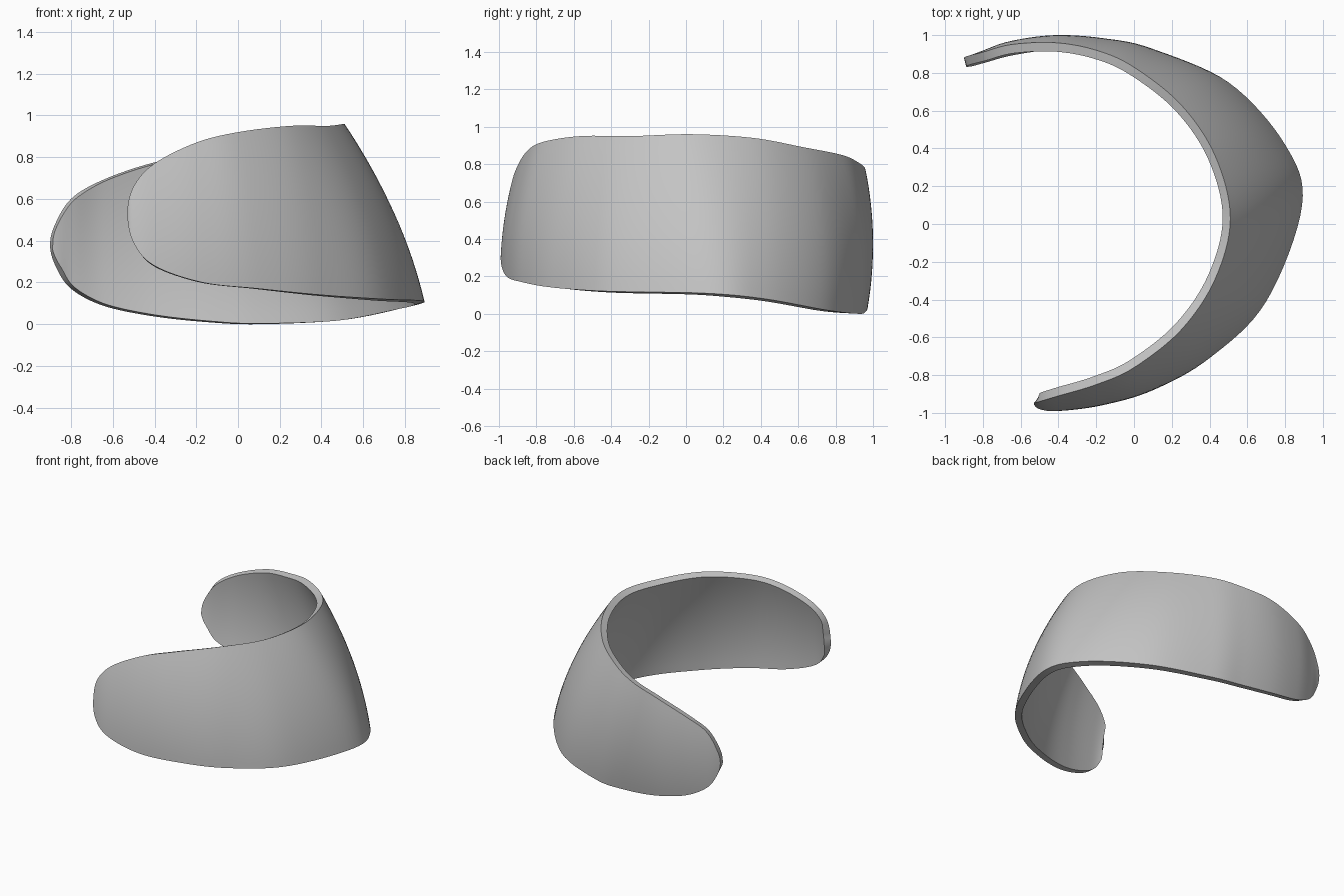
import bpy
import bmesh
from mathutils import Vector

# Remove the default cube
default_cube = bpy.data.objects.get("Cube")
if default_cube:
    bpy.data.objects.remove(default_cube, do_unlink=True)

STEPS = 8            # subdivisions between neighbouring stations
ROWS = 16            # subdivisions across the band height
THICKNESS = 0.048
BULGE = 0.065        # outward bow for a band of unit height

# Outer edges of the band, from the front tip round to the back tip
FRONT_TIP = Vector((-.53, -.95, .53))
BACK_TIP = Vector((-.9, .88, .37))
TOP_EDGE = [
    (-.5, -.94, .66), (-.4, -.91, .77), (-.2, -.85, .87), (0, -.76, .92),
    (.25, -.56, .95), (.43, -.29, .95), (.51, .03, .96), (.43, .36, .94),
    (.25, .63, .89), (0, .83, .85), (-.2, .92, .81), (-.42, .96, .77),
    (-.65, .95, .69), (-.8, .91, .6), (-.88, .89, .47),
]
BOTTOM_EDGE = [
    (-.5, -.98, .39), (-.4, -.99, .28), (-.17, -.96, .2), (.1, -.88, .17),
    (.4, -.71, .14), (.7, -.41, .12), (.89, .1, .11), (.8, .42, .08),
    (.5, .75, .02), (.1, .92, 0), (-.15, .96, .01), (-.42, .97, .04),
    (-.65, .94, .09), (-.8, .9, .17), (-.87, .88, .27),
]


def smooth_path(edge, opposite):
    """Spline through one edge; the opposite edge continues it past each tip."""
    points = [Vector(opposite[0]), FRONT_TIP]
    points += [Vector(p) for p in edge]
    points += [BACK_TIP, Vector(opposite[-1])]
    path = []
    for a, b, c, d in zip(points, points[1:], points[2:], points[3:]):
        for step in range(STEPS):
            t = step / STEPS
            path.append(b + (c - a) * (t / 2)
                        + (a * 2 - b * 5 + c * 4 - d) * (t * t / 2)
                        + (b * 3 - a - c * 3 + d) * (t ** 3 / 2))
    path.append(BACK_TIP.copy())
    return path


def make_material(name, colour):
    material = bpy.data.materials.new(name)
    material.use_nodes = True
    material.diffuse_color = colour
    shader = material.node_tree.nodes["Principled BSDF"]
    shader.inputs["Base Color"].default_value = colour
    return material


def build_outer_surface(bm):
    """Loft bowed columns between the bottom and the top edge."""
    top = smooth_path(TOP_EDGE, BOTTOM_EDGE)
    bottom = smooth_path(BOTTOM_EDGE, TOP_EDGE)
    middle = [(low + high) / 2 for low, high in zip(bottom, top)]
    last = len(middle) - 1
    columns = []
    for i, (low, high) in enumerate(zip(bottom, top)):
        along = middle[min(i + 1, last)] - middle[max(i - 1, 0)]
        outward = Vector((along.y, -along.x, 0)).normalized()
        bow = BULGE * (high.z - low.z) ** 2
        column = []
        for row in range(ROWS + 1):
            t = row / ROWS
            point = low.lerp(high, t) + outward * (bow * 4 * t * (1 - t))
            column.append(bm.verts.new(point))
        columns.append(column)
    for left, right in zip(columns, columns[1:]):
        for row in range(ROWS):
            bm.faces.new((left[row], right[row],
                          right[row + 1], left[row + 1]))
    # Close the collapsed columns at both tips
    bmesh.ops.remove_doubles(bm, verts=bm.verts[:], dist=0.0005)


# Band surface
mesh = bpy.data.meshes.new("cuff_band")
bm = bmesh.new()
build_outer_surface(bm)
bm.to_mesh(mesh)
bm.free()
mesh.materials.append(make_material("plain grey", (.55, .55, .55, 1)))
cuff = bpy.data.objects.new("cuff_band", mesh)
bpy.context.collection.objects.link(cuff)

# Wall thickness, grown inward, with crisp rims
bpy.ops.object.select_all(action="DESELECT")
cuff.select_set(True)
bpy.context.view_layer.objects.active = cuff
wall = cuff.modifiers.new("wall", "SOLIDIFY")
wall.thickness = THICKNESS
wall.offset = -1
bpy.ops.object.modifier_apply(modifier=wall.name)
bpy.ops.object.shade_smooth_by_angle(angle=.7)
